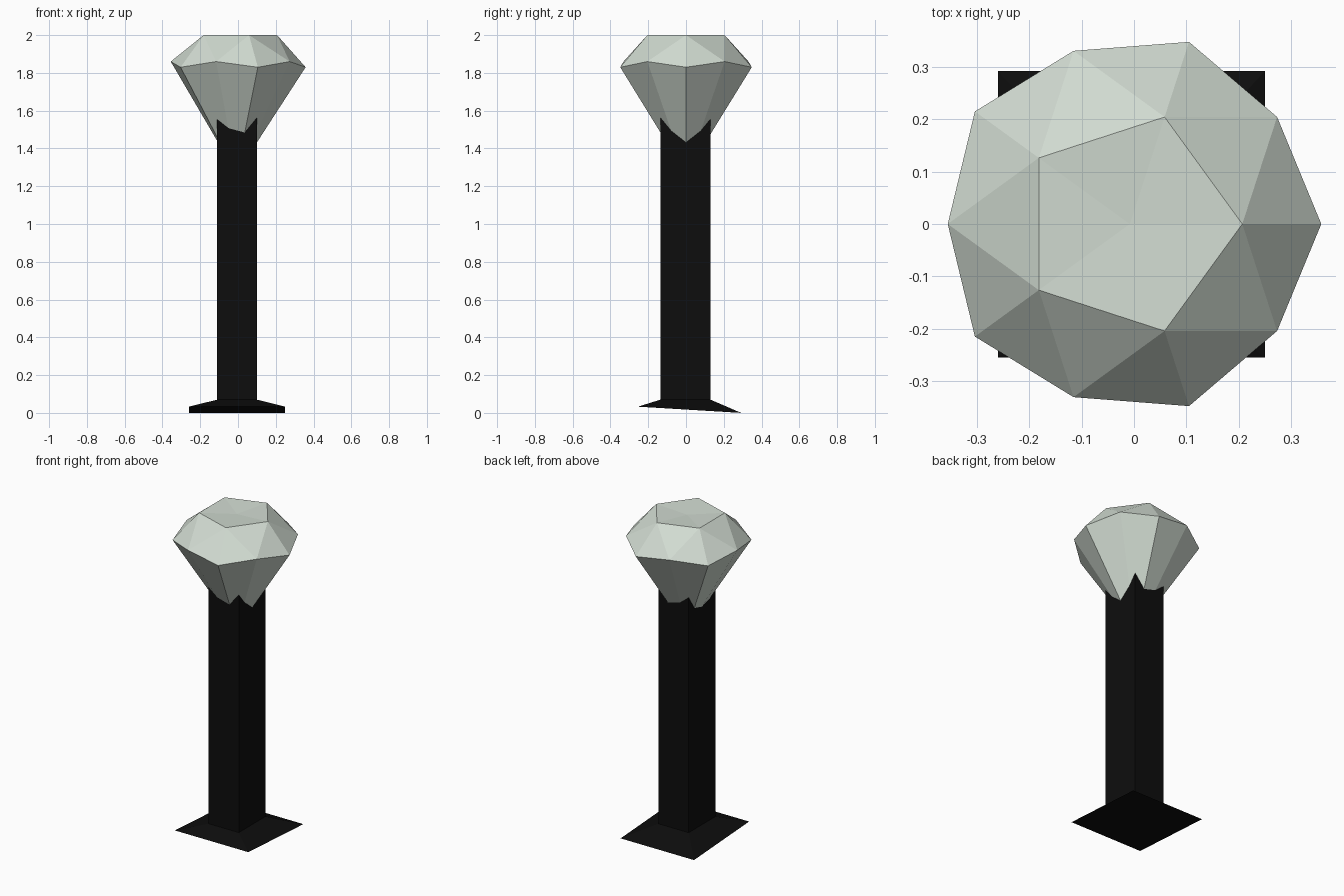
import bpy, bmesh
from math import cos, sin, radians

cube = bpy.data.objects.get("Cube")
if cube:
    bpy.data.objects.remove(cube, do_unlink=True)


def material(name, rgb):
    mat = bpy.data.materials.new(name)
    mat.use_nodes = True
    color = (*rgb, 1)
    mat.diffuse_color = color
    mat.node_tree.nodes["Principled BSDF"].inputs["Base Color"].default_value = color
    return mat


def finish(name, bm, mat):
    bmesh.ops.recalc_face_normals(bm, faces=bm.faces)
    mesh = bpy.data.meshes.new(name)
    bm.to_mesh(mesh)
    bm.free()
    mesh.materials.append(mat)
    obj = bpy.data.objects.new(name, mesh)
    bpy.context.collection.objects.link(obj)
    return obj


def rectangle(bm, x0, x1, y0, y1, z_front, z_back):
    corners = ((x0, y0, z_front), (x1, y0, z_front), (x1, y1, z_back), (x0, y1, z_back))
    return [bm.verts.new(c) for c in corners]


def loft(name, rings, mat):
    """Closed solid through a stack of rectangular rings."""
    bm = bmesh.new()
    rings = [rectangle(bm, *r) for r in rings]
    for low, high in zip(rings, rings[1:]):
        for i in range(4):
            j = (i + 1) % 4
            bm.faces.new((low[i], low[j], high[j], high[i]))
    bm.faces.new(rings[0])
    bm.faces.new(rings[-1])
    return finish(name, bm, mat)


black = material("black", (0.004, 0.004, 0.004))
pale_green = material("pale grey green", (0.64, 0.71, 0.64))

# Square column rising from a flared foot with a slanted underside
column = (-0.11, 0.10, -0.135, 0.13)
loft("foot", [(-0.26, 0.25, -0.255, 0.292, 0.033, 0), (*column, 0.07, 0.07)], black)
loft("column", [(*column, 0.07, 0.07), (*column, 1.56, 1.56)], black)

# Faceted gem: five-sided table, ten-sided girdle, pointed underside
bm = bmesh.new()
center_x = -0.008


def gem_point(radius, degrees, z):
    a = radians(degrees)
    return bm.verts.new((center_x + radius * cos(a), radius * sin(a), z))


table = [gem_point(0.215, 72 * i, 2.0) for i in range(5)]
girdle = [gem_point(0.348, 36 * i, 1.86) if i % 2 else gem_point(0.366, 36 * i, 1.83)
          for i in range(10)]
dip = gem_point(0, 0, 1.99)
tip = gem_point(0, 0, 1.265)
for i in range(5):
    here, after = table[i], table[(i + 1) % 5]
    low, mid, end = girdle[2 * i], girdle[2 * i + 1], girdle[(2 * i + 2) % 10]
    for face in ((dip, here, after), (here, low, mid), (here, mid, after),
                 (after, mid, end), (low, tip, mid), (mid, tip, end)):
        bm.faces.new(face)
finish("gem", bm, pale_green)
